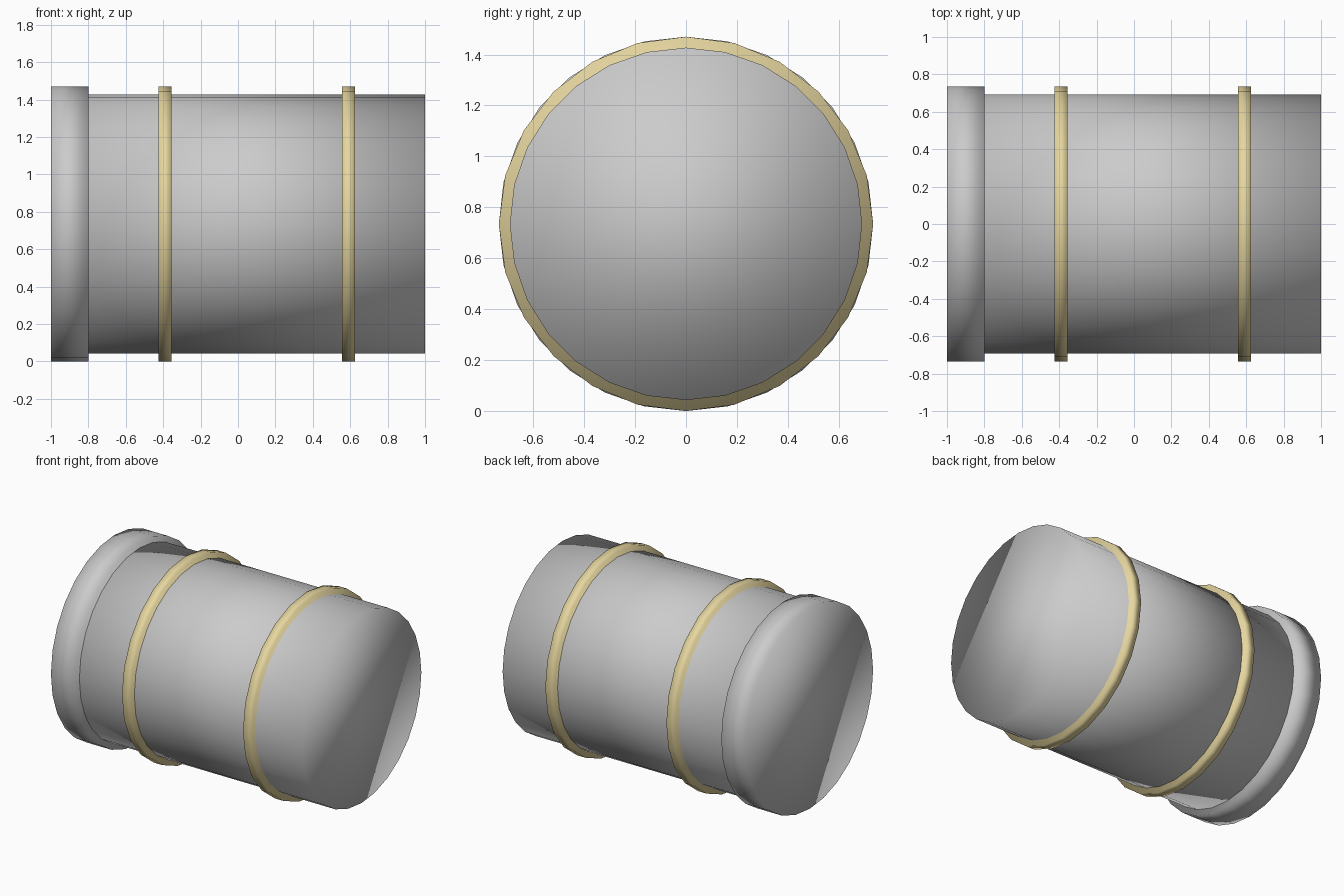
import bpy, math

if "Cube" in bpy.data.objects:
    bpy.data.objects.remove(bpy.data.objects["Cube"])

R = 0.735  # outer radius, also the axis height


def drum(name, x0, x1, radius, sides, mat=None):
    """Closed cylinder along x, smooth shaded all over."""
    bpy.ops.mesh.primitive_cylinder_add(
        vertices=sides, radius=radius, depth=x1 - x0,
        location=((x0 + x1) / 2, 0, R), rotation=(0, math.pi / 2, 0))
    ob = bpy.context.object
    ob.name = name
    bpy.ops.object.transform_apply(location=False, rotation=True, scale=True)
    bpy.ops.object.shade_smooth()
    if mat:
        ob.data.materials.append(mat)
    return ob


brass = bpy.data.materials.new("brass")
brass.diffuse_color = (0.8, 0.68, 0.35, 1)
brass.use_nodes = True
brass.node_tree.nodes["Principled BSDF"].inputs["Base Color"].default_value = brass.diffuse_color

# Main body and wider end lid
drum("body", -0.8, 1.0, 0.692, 28)
drum("end_lid", -1.0, -0.8, R, 28)

# Two brass bands
for i, x in enumerate((-0.39, 0.59)):
    drum(f"band_{i + 1}", x - 0.035, x + 0.035, R, 24, brass)
